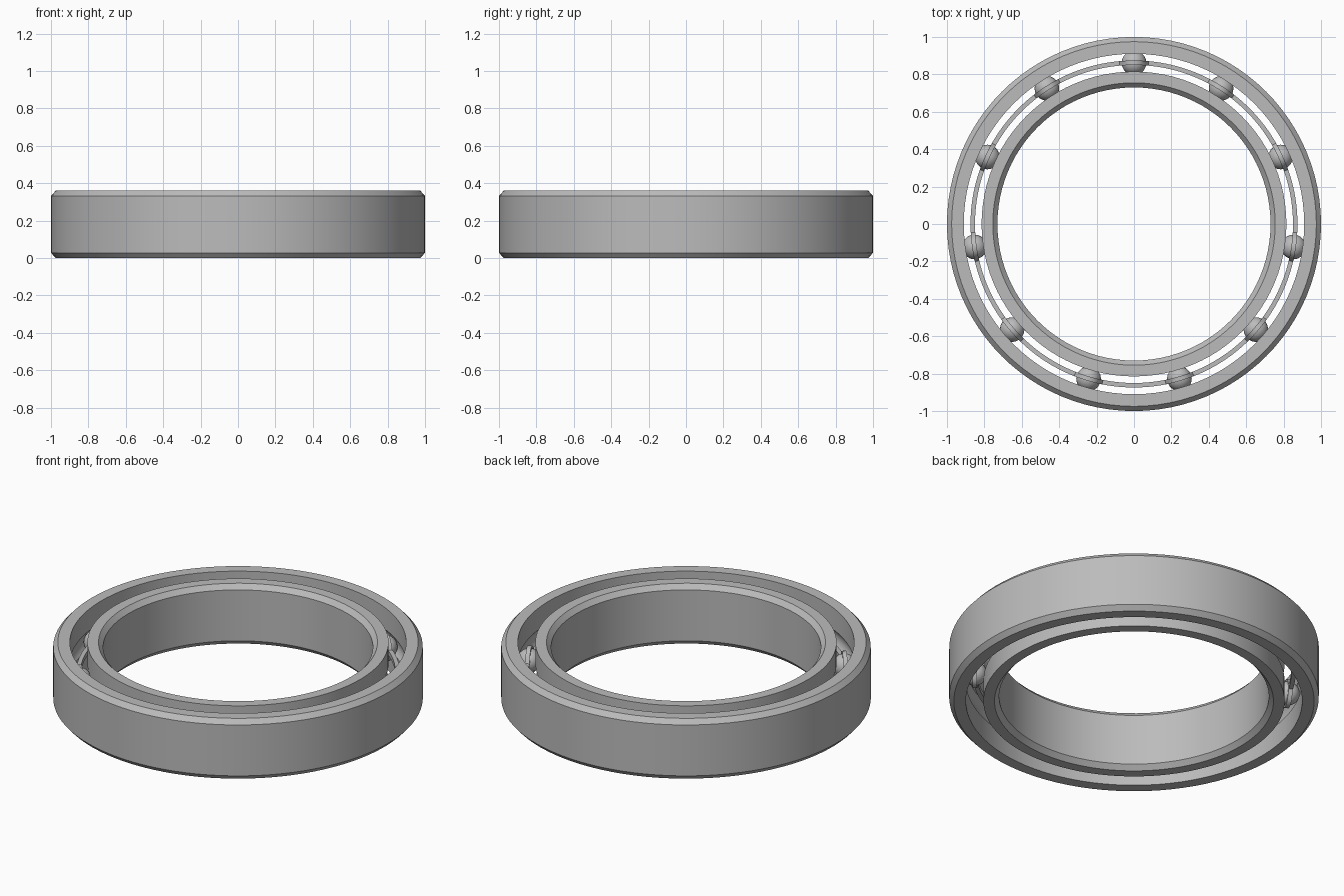
import bpy, bmesh
from math import sin, cos, pi, sqrt, radians

if "Cube" in bpy.data.objects:
    bpy.data.objects.remove(bpy.data.objects["Cube"])

HEIGHT = 0.36
MID = HEIGHT / 2
PITCH = 0.862       # radius of the ball circle
BALLS = 11
BALL_R = 0.066

steel = bpy.data.materials.new("steel grey")
steel.use_nodes = True
steel.diffuse_color = (0.5, 0.5, 0.5, 1)
steel.node_tree.nodes["Principled BSDF"].inputs["Base Color"].default_value = (0.5, 0.5, 0.5, 1)


def finish(bm, name):
    bmesh.ops.recalc_face_normals(bm, faces=bm.faces)
    mesh = bpy.data.meshes.new(name)
    bm.to_mesh(mesh)
    bm.free()
    mesh.materials.append(steel)
    obj = bpy.data.objects.new(name, mesh)
    bpy.context.collection.objects.link(obj)
    bpy.ops.object.select_all(action='DESELECT')
    obj.select_set(True)
    bpy.context.view_layer.objects.active = obj
    bpy.ops.object.shade_smooth_by_angle(angle=radians(30))
    return obj


def sweep(name, section, steps):
    """Closed ring; section(angle) gives the (radius, z) loop there."""
    bm = bmesh.new()
    loops = []
    for i in range(steps):
        a = pi / 2 + 2 * pi * i / steps
        loops.append([bm.verts.new((r * cos(a), r * sin(a), z)) for r, z in section(a)])
    n = len(loops[0])
    for i in range(steps):
        p, q = loops[i], loops[(i + 1) % steps]
        for j in range(n):
            k = (j + 1) % n
            bm.faces.new((p[j], q[j], q[k], p[k]))
    return finish(bm, name)


def race_profile(wall, bore, side):
    """Chamfered wall on one side, ball groove on the other."""
    cr, cz = 0.025 * side, 0.028
    pts = [(wall - cr, 0), (wall, cz), (wall, HEIGHT - cz), (wall - cr, HEIGHT), (bore, HEIGHT)]
    groove = BALL_R + 0.004
    half = sqrt(groove ** 2 - (bore - PITCH) ** 2)
    for i in range(9):
        z = half * cos(pi * i / 8)
        pts.append((PITCH + side * sqrt(groove ** 2 - z * z), MID + z))
    pts.append((bore, 0))
    return pts


# Outer and inner races
outer = race_profile(1.0, 0.91, 1)
inner = race_profile(0.73, 0.815, -1)
sweep("outer_race", lambda a: outer, 96)
sweep("inner_race", lambda a: inner, 96)

# Cage: two thin ribbons that bulge around every ball
PITCH_ANGLE = 2 * pi / BALLS


def ribbon(sign):
    def section(a):
        off = (a - pi / 2 + PITCH_ANGLE / 2) % PITCH_ANGLE - PITCH_ANGLE / 2
        arc = off * PITCH
        lift = sqrt(max(0, (BALL_R + 0.001) ** 2 - arc * arc))
        low, high = MID + sign * lift, MID + sign * (lift + 0.014)
        return [(PITCH - 0.012, low), (PITCH + 0.012, low),
                (PITCH + 0.012, high), (PITCH - 0.012, high)]
    return section


sweep("cage_upper", ribbon(1), BALLS * 32)
sweep("cage_lower", ribbon(-1), BALLS * 32)

# Balls
for i in range(BALLS):
    a = pi / 2 + i * PITCH_ANGLE
    bm = bmesh.new()
    bmesh.ops.create_icosphere(bm, subdivisions=3, radius=BALL_R)
    ball = finish(bm, f"ball_{i + 1}")
    ball.location = (PITCH * cos(a), PITCH * sin(a), MID)
